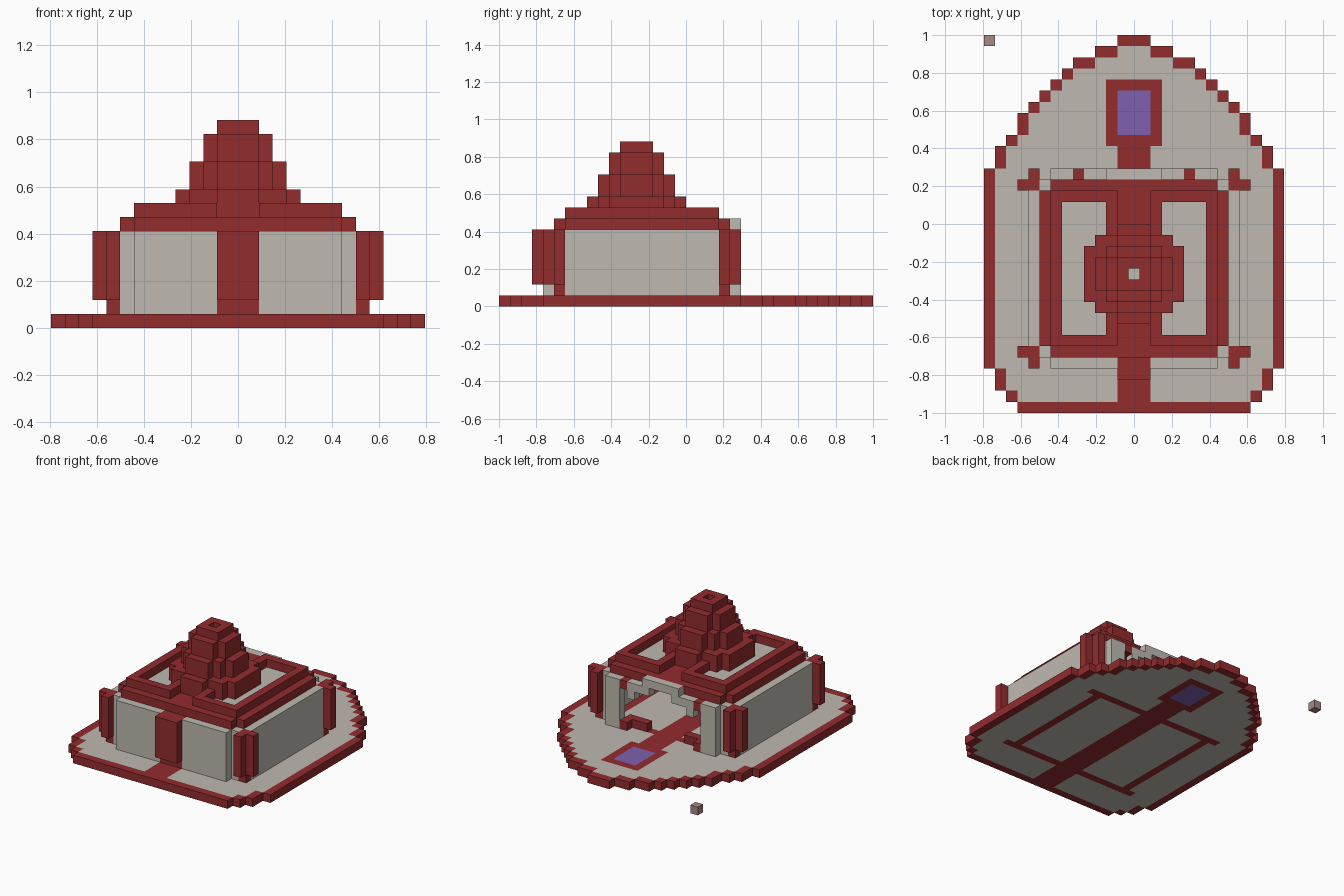
import bpy
import bmesh

cube = bpy.data.objects.get("Cube")
if cube:
    bpy.data.objects.remove(cube, do_unlink=True)

UNIT = 2 / 34          # edge of one block
MID = -9               # front and back rows of the hall add up to this


def material(name, rgb):
    mat = bpy.data.materials.new(name)
    mat.use_nodes = True
    colour = (*rgb, 1)
    mat.diffuse_color = colour
    mat.node_tree.nodes["Principled BSDF"].inputs["Base Color"].default_value = colour
    return mat


RED = material("brick red", (0.29, 0.025, 0.027))
STONE = material("pale stone", (0.52, 0.49, 0.44))
VIOLET = material("violet", (0.21, 0.12, 0.42))
DUSTY = material("dusty pink", (0.38, 0.25, 0.23))


def block(x, y, z):
    """Cells in inclusive x, y, z ranges."""
    return {(i, j, k) for i in range(x[0], x[1] + 1)
            for j in range(y[0], y[1] + 1) for k in range(z[0], z[1] + 1)}


def mirror_x(cells):
    return cells | {(-i, j, k) for i, j, k in cells}


def mirror_y(cells):
    return cells | {(i, MID - j, k) for i, j, k in cells}


def build(name, cells, mats, rule=None):
    """Mesh the outer skin of a set of cells."""
    bm = bmesh.new()
    corners = {}

    def vert(p):
        if p not in corners:
            x, y, z = p
            corners[p] = bm.verts.new(((x - 0.5) * UNIT, y * UNIT, z * UNIT))
        return corners[p]

    for cell in sorted(cells):
        for axis in range(3):
            for side in (0, 1):
                near = list(cell)
                near[axis] += 2 * side - 1
                if tuple(near) in cells:
                    continue
                ring = []
                for a, b in ((0, 0), (1, 0), (1, 1), (0, 1)):
                    p = list(cell)
                    p[axis] += side
                    p[(axis + 1) % 3] += a
                    p[(axis + 2) % 3] += b
                    ring.append(vert(tuple(p)))
                face = bm.faces.new(ring if side else ring[::-1])
                face.material_index = rule(cell) if rule else 0
    mesh = bpy.data.meshes.new(name)
    bm.to_mesh(mesh)
    bm.free()
    for mat in mats:
        mesh.materials.append(mat)
    obj = bpy.data.objects.new(name, mesh)
    bpy.context.collection.objects.link(obj)
    return obj


# Ground slab: half width of each row, front to back
widths = [10, 11, 12, 12] + [13] * 18 + [12, 12, 11, 10, 10, 9, 8, 7, 6, 5, 3, 1]
half = {row - 17: w for row, w in enumerate(widths)}
slab = set()
for row, w in half.items():
    slab |= block((-w, w), (row, row), (0, 0))


def slab_colour(cell):
    x, y = abs(cell[0]), cell[1]
    pool_frame = x <= 2 and 7 <= y <= 12
    if x <= 1 and 8 <= y <= 11:
        return 2
    border = x > min(half[y] - 1, half.get(y + 1, -1)) or y == -17
    path = x <= 1 and y < 8
    hall_line = (x == 8 and -12 <= y <= 3) or (y in (-12, 3) and x <= 9)
    return int(border or pool_frame or path or hall_line)


build("ground_slab", slab, [STONE, RED, VIOLET], slab_colour)

# Hall walls
full = (1, 6)
build("front_wall", mirror_x(block((2, 7), (-13, -13), full)), [STONE])
build("side_walls", mirror_x(block((9, 9), (-11, 2), full)), [STONE])
build("corner_posts", mirror_y(mirror_x(block((8, 8), (-12, -12), full))), [STONE])

# Corner columns with raised outer ribs
column = block((9, 9), (-12, -12), full)
column |= block((10, 10), (-12, -12), (2, 6)) | block((9, 9), (-13, -13), (2, 6))
build("corner_columns", mirror_y(mirror_x(column)), [RED])

# Front door
build("front_door", block((-1, 1), (-13, -13), full) | block((-1, 1), (-14, -14), (2, 6)), [RED])

# Open back with a stepped arch
arch = block((6, 7), (4, 4), full) | block((4, 4), (4, 4), (5, 6))
arch |= block((2, 5), (4, 4), (6, 6)) | block((0, 2), (4, 4), (7, 7))
arch -= block((5, 5), (4, 4), full)
build("back_arch", mirror_x(arch), [STONE])
sill = block((3, 5), (3, 3), (1, 1)) | block((5, 5), (4, 4), (1, 1))
build("back_sills", mirror_x(sill), [RED])
build("arch_links", mirror_x(block((5, 5), (4, 4), (6, 6))), [RED])

# Roof deck with two stone panels
panels = mirror_x(block((3, 6), (-10, 1), (7, 7)))
shaft = block((0, 0), (-5, -5), (7, 14))
deck = block((-7, 7), (-12, 3), (7, 7)) | block((-8, 8), (-11, 2), (7, 7))
build("roof_deck", deck, [RED, STONE], lambda c: int(c in panels or c in shaft))

# Raised rails around the panels
rails = block((2, 7), (-11, 2), (8, 8)) - block((3, 6), (-10, 1), (8, 8))
build("roof_rails", mirror_x(rails), [RED])


# Stepped tower: each tier is a stack of crossing rectangles
def tier(shapes, z):
    cells = set()
    for a, b in shapes:
        cells |= block((-a, a), (-5 - b, -5 + b), z)
    return cells


tower = tier([(4, 2), (3, 3), (1, 4)], (8, 9))
tower |= tier([(3, 1), (2, 2), (1, 3)], (10, 11))
tower |= tier([(2, 1), (1, 2)], (12, 13))
tower |= tier([(1, 1)], (14, 14))
build("stepped_tower", tower - shaft, [RED])

# Loose block beside the slab
build("loose_block", {(-13, 16, 0)}, [DUSTY])
